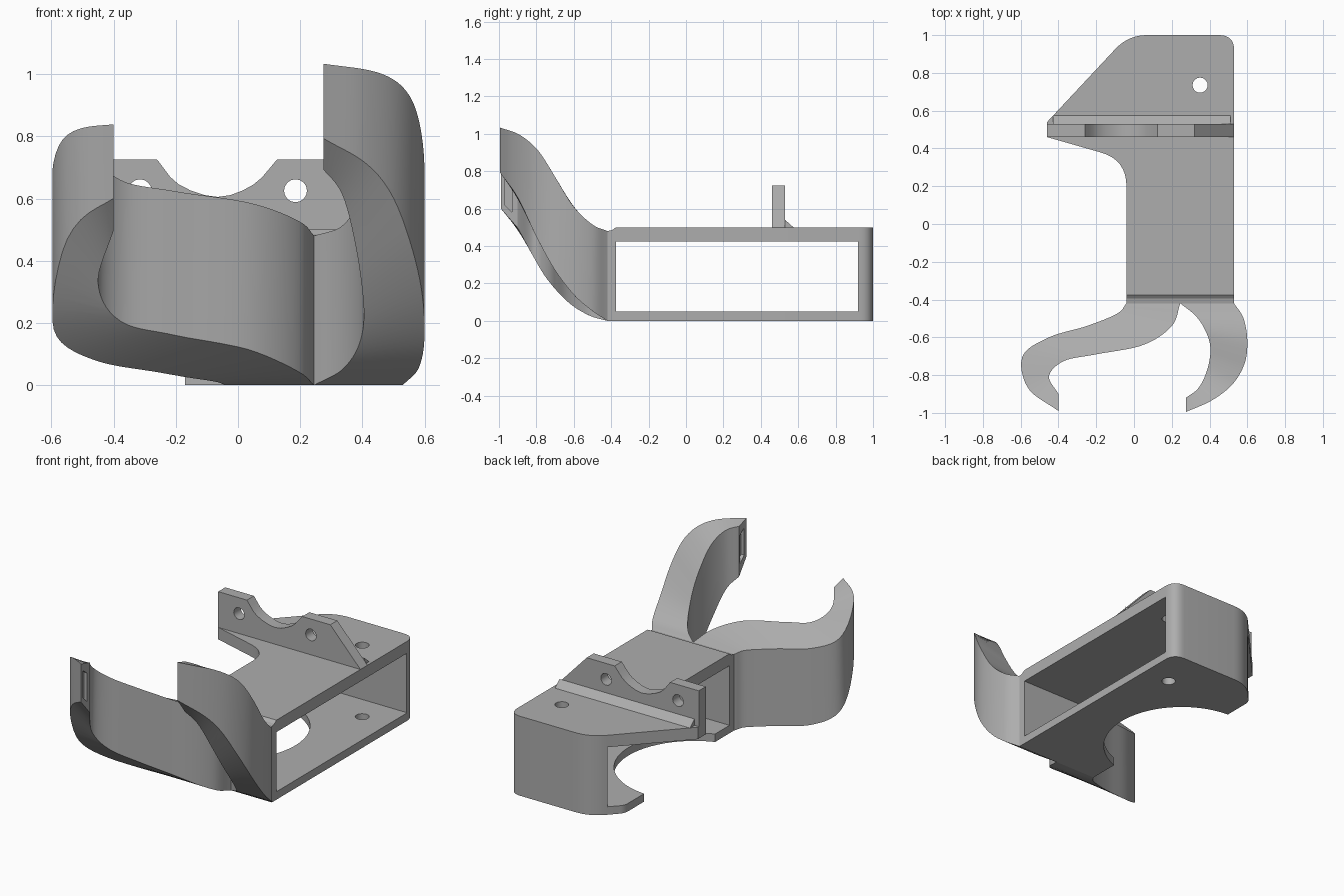
import bpy, bmesh, math
from mathutils import Vector

cube = bpy.data.objects.get("Cube")
if cube:
    bpy.data.objects.remove(cube, do_unlink=True)

grey = bpy.data.materials.new("plain grey")
grey.use_nodes = True
grey.diffuse_color = (.42, .42, .42, 1)
grey.node_tree.nodes["Principled BSDF"].inputs["Base Color"].default_value = grey.diffuse_color


def finish(name, bm):
    bmesh.ops.recalc_face_normals(bm, faces=bm.faces[:])
    mesh = bpy.data.meshes.new(name)
    bm.to_mesh(mesh)
    bm.free()
    mesh.materials.append(grey)
    obj = bpy.data.objects.new(name, mesh)
    bpy.context.collection.objects.link(obj)
    return obj


def prism(name, outline, low, high, axis="z"):
    """Extrude a flat outline along one axis."""
    place = {"x": lambda a, b, h: (h, a, b),
             "y": lambda a, b, h: (a, h, b),
             "z": lambda a, b, h: (a, b, h)}[axis]
    bm = bmesh.new()
    bottom, top = ([bm.verts.new(place(p[0], p[1], h)) for p in outline] for h in (low, high))
    bm.faces.new(bottom)
    bm.faces.new(top)
    count = len(outline)
    for i in range(count):
        j = (i + 1) % count
        bm.faces.new((bottom[i], bottom[j], top[j], top[i]))
    return finish(name, bm)


def circle(x, y, r, sides):
    return [(x + r * math.cos(math.tau * i / sides), y + r * math.sin(math.tau * i / sides))
            for i in range(sides)]


def rounded(corners, steps=8):
    """Outline whose corners (x, y, setback) are eased where a setback is given."""
    out = []
    for i, c in enumerate(corners):
        p = Vector(c[:2])
        if len(c) == 2:
            out.append(p)
            continue
        a = p + (Vector(corners[i - 1][:2]) - p).normalized() * c[2]
        b = p + (Vector(corners[(i + 1) % len(corners)][:2]) - p).normalized() * c[2]
        for k in range(steps + 1):
            t = k / steps
            out.append(a * (1 - t) ** 2 + p * 2 * t * (1 - t) + b * t * t)
    return out


def cut(obj, cutter):
    mod = obj.modifiers.new("cut", "BOOLEAN")
    mod.operation, mod.solver, mod.object = "DIFFERENCE", "EXACT", cutter
    select(obj)
    bpy.ops.object.modifier_apply(modifier=mod.name)
    bpy.data.objects.remove(cutter, do_unlink=True)


def select(obj):
    bpy.ops.object.select_all(action="DESELECT")
    obj.select_set(True)
    bpy.context.view_layer.objects.active = obj


def spline(points, samples):
    """Smooth path through the points."""
    pts = [Vector(p) for p in points]
    pts = [pts[0] * 2 - pts[1]] + pts + [pts[-1] * 2 - pts[-2]]
    out = []
    for s in range(samples + 1):
        u = s / samples * (len(pts) - 3)
        i = min(int(u), len(pts) - 4)
        t = u - i
        a, b, c, d = pts[i:i + 4]
        out.append((b * 2 + (c - a) * t + (a * 2 - b * 5 + c * 4 - d) * t * t
                    + (b * 3 - a - c * 3 + d) * t ** 3) / 2)
    return out


def height(curve, y):
    """Height of a side curve at depth y."""
    for a, b in zip(curve, curve[1:]):
        if y >= b.x:
            return a.y + (b.y - a.y) * (y - a.x) / (b.x - a.x)
    return curve[-1].y


def arm(name, concave, convex, lower, upper, samples=40):
    """Plan band between two paths, trimmed above and below by side curves."""
    lower, upper = spline(lower, 60), spline(upper, 60)
    bm = bmesh.new()
    rings = []
    for p, q in zip(spline(concave, samples), spline(convex, samples)):
        rings.append([bm.verts.new((v.x, v.y, height(c, v.y)))
                      for v, c in ((p, lower), (q, lower), (q, upper), (p, upper))])
    bm.faces.new(rings[0])
    bm.faces.new(rings[-1])
    for a, b in zip(rings, rings[1:]):
        for k in range(4):
            n = (k + 1) % 4
            bm.faces.new((a[k], a[n], b[n], b[k]))
    return finish(name, bm)


# Frame: top plate, bottom plate, front and back walls
back_right, back_left = (.53, 1, .08), (-.03, 1, .1)
top_plate = prism("top_plate", rounded([
    (-.04, -.375), (.53, -.375), back_right, back_left, (-.46, .54), (-.46, .46),
    (-.04, .34, .14)]), .425, .5)
bottom_plate = prism("bottom_plate", rounded([
    (-.04, -.42), (.53, -.42), back_right, back_left, (-.17, .85, .03), (-.17, .5), (-.04, .5)]), 0, .05)
cut(bottom_plate, prism("bay_cutter", circle(-.2, .2, .46, 64), -.1, .2))
for plate in (top_plate, bottom_plate):
    cut(plate, prism("hole_cutter", circle(.35, .735, .04, 20), -.1, .7))
back_wall = prism("back_wall", rounded([
    (.53, .925), back_right, back_left, (-.1, .925)]), .05, .425)
front_wall = prism("front_wall", [
    (-.42, 0), (-.375, 0), (-.375, .5), (-.395, .485), (-.42, .48)], -.04, .53, "x")

# Upright bracket with a saddle and two holes
saddle = spline([(.125, .725), (.05, .645), (-.065, .605), (-.19, .645), (-.26, .725)], 12)
bracket = prism("bracket", [(-.46, .5), (.53, .5), (.32, .725)] + saddle + [(-.46, .725)],
                .46, .53, "y")
for x in (-.315, .185):
    cut(bracket, prism("hole_cutter", circle(x, .625, .037, 16), .3, .7, "y"))
bracket_fillet = prism("bracket_fillet", [(.53, .5), (.575, .5), (.53, .54)], -.43, .51, "x")

# Curved arms
right_arm = arm(
    "right_arm",
    [(.245, -.42), (.2, -.54), (.05, -.64), (-.2, -.69), (-.37, -.725), (-.45, -.805), (-.4, -.9)],
    [(-.04, -.42), (-.09, -.475), (-.25, -.54), (-.45, -.6), (-.59, -.7), (-.56, -.87), (-.4, -.99)],
    [(-.42, 0), (-.52, .03), (-.63, .1), (-.74, .22), (-.82, .35), (-.92, .53), (-1, .61)],
    [(-.42, .48), (-.53, .52), (-.65, .59), (-.75, .68), (-.84, .77), (-.92, .825), (-1, .84)])
left_arm = arm(
    "left_arm",
    [(.245, -.42), (.33, -.49), (.385, -.58), (.405, -.67), (.385, -.78), (.34, -.87), (.275, -.92)],
    [(.53, -.42), (.58, -.5), (.6, -.62), (.585, -.74), (.52, -.85), (.41, -.935), (.275, -.995)],
    [(-.42, 0), (-.51, .06), (-.6, .14), (-.7, .27), (-.8, .45), (-.9, .66), (-1, .8)],
    [(-.42, .48), (-.5, .515), (-.6, .61), (-.7, .77), (-.79, .91), (-.89, .995), (-1, 1.035)])

# Shallow pockets in the arm tips
for tip, x, base, top in ((right_arm, -.4, .6, .79), (left_arm, .275, .79, .98)):
    cut(tip, prism("pocket_cutter", [(-.97, base + .02), (-.93, base - .02), (-.93, top - .03),
                                     (-.97, top)], x - .02, x + .02, "x"))

for obj in (top_plate, bottom_plate, back_wall, bracket, right_arm, left_arm):
    select(obj)
    bpy.ops.object.shade_smooth_by_angle(angle=math.radians(30))
